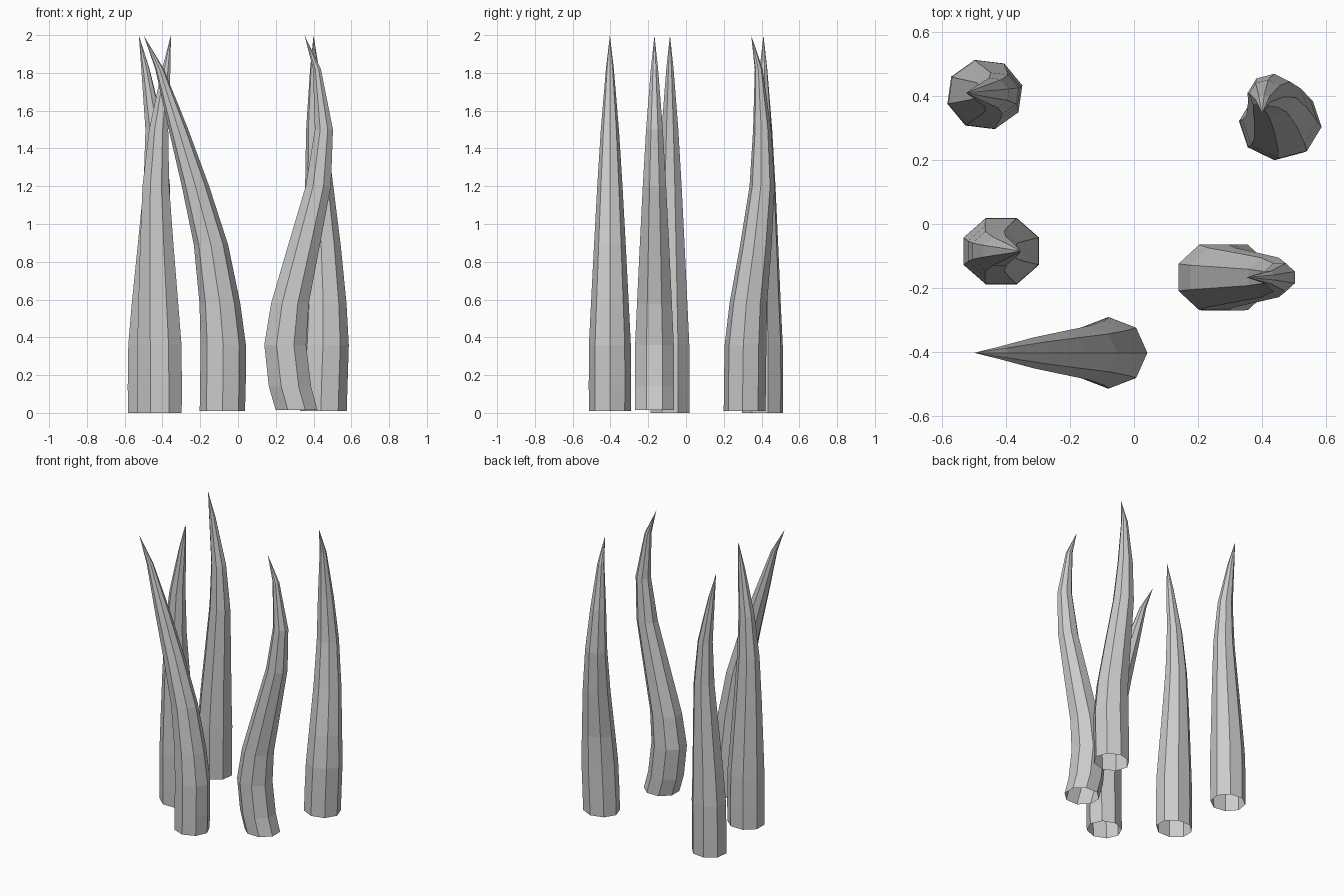
import bpy, bmesh
from math import sin, cos, radians, pi

if "Cube" in bpy.data.objects:
    bpy.data.objects.remove(bpy.data.objects["Cube"])

# Shared ring heights and taper
HEIGHTS = [0.0, 0.14, 0.36, 0.58, 0.89, 1.2, 1.5, 1.82, 2.0]
RADII = [0.111, 0.112, 0.111, 0.100, 0.084, 0.067, 0.048, 0.021, 0.0]


def spike(name, xs, ys, turn, base_z, widen=1.08):
    """Eight-sided tapering spike, open at the bottom, following a bent centre line."""
    bm = bmesh.new()
    rings = []
    heights = [base_z] + HEIGHTS[1:]
    for x, y, z, r in zip(xs, ys, heights, RADII):
        if r == 0:
            tip = bm.verts.new((x, y, z))
            continue
        ring = []
        for i in range(8):
            a = radians(turn) + i * pi / 4
            ring.append(bm.verts.new((x + r * widen * cos(a), y + r * sin(a), z)))
        rings.append(ring)
    for lo, hi in zip(rings, rings[1:]):
        for i in range(8):
            j = (i + 1) % 8
            bm.faces.new((lo[i], lo[j], hi[j], hi[i]))
    for i in range(8):
        bm.faces.new((rings[-1][i], rings[-1][(i + 1) % 8], tip))
    mesh = bpy.data.meshes.new(name)
    bm.to_mesh(mesh)
    bm.free()
    obj = bpy.data.objects.new(name, mesh)
    bpy.context.collection.objects.link(obj)
    return obj


# Back left, tip bends left
spike("spike_back_left",
      [-.467, -.467, -.465, -.458, -.443, -.43, -.44, -.49, -.525],
      [.405, .405, .405, .405, .407, .409, .41, .41, .41], 15, 0.0)

# Middle left, tip bends right
spike("spike_middle_left",
      [-.415, -.415, -.416, -.422, -.43, -.435, -.42, -.38, -.355],
      [-.085] * 9, 22.5, 0.0, 1.14)

# Front, sweeps strongly to the left
spike("spike_front",
      [-.083, -.08, -.078, -.096, -.143, -.225, -.315, -.415, -.50],
      [-.403] * 9, 0, 0.01)

# Right, S-shaped
spike("spike_right",
      [.31, .275, .25, .275, .35, .425, .455, .418, .352],
      [-.167] * 9, 22.5, 0.015)

# Back right, leans back then curls forward
spike("spike_back_right",
      [.452, .455, .463, .463, .45, .43, .414, .405, .40],
      [.31, .312, .315, .33, .37, .403, .403, .385, .345], -6, 0.01, 1.12)
